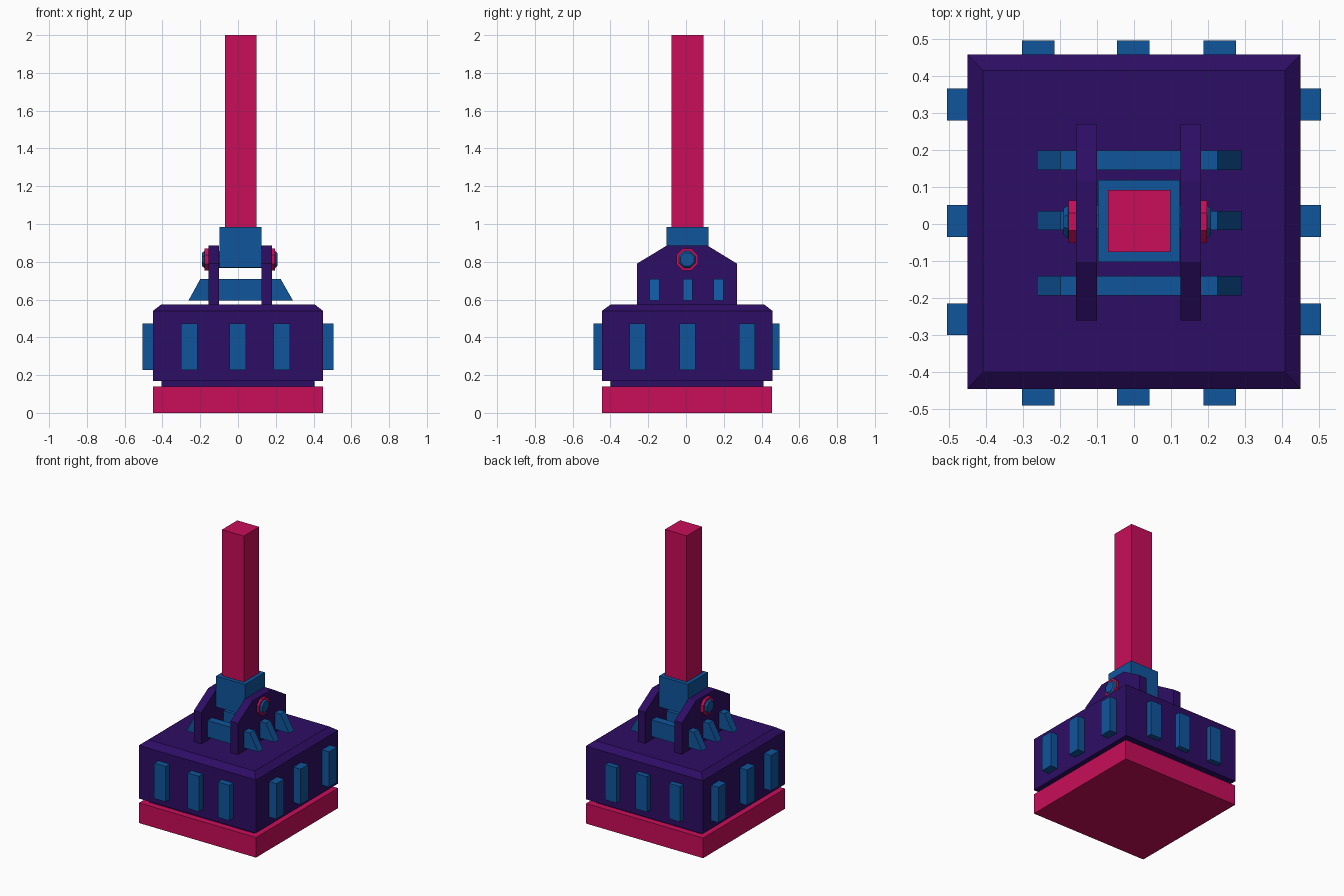
import bpy, bmesh, math

if "Cube" in bpy.data.objects:
    bpy.data.objects.remove(bpy.data.objects["Cube"])


def material(name, rgb):
    m = bpy.data.materials.new(name)
    m.diffuse_color = (*rgb, 1)
    m.use_nodes = True
    m.node_tree.nodes["Principled BSDF"].inputs["Base Color"].default_value = m.diffuse_color
    return m


PINK = material("pink", (0.58, 0.004, 0.10))
BLUE = material("blue", (0.005, 0.09, 0.33))
PURPLE = material("purple", (0.027, 0.004, 0.127))


def loft(name, rings, mat):
    """Closed solid through successive rings with equal point counts."""
    bm = bmesh.new()
    loops = [[bm.verts.new(p) for p in ring] for ring in rings]
    n = len(loops[0])
    for a, b in zip(loops, loops[1:]):
        for i in range(n):
            j = (i + 1) % n
            bm.faces.new((a[i], a[j], b[j], b[i]))
    bm.faces.new(loops[0][::-1])
    bm.faces.new(loops[-1])
    bmesh.ops.recalc_face_normals(bm, faces=bm.faces)
    mesh = bpy.data.meshes.new(name)
    bm.to_mesh(mesh)
    bm.free()
    mesh.materials.append(mat)
    ob = bpy.data.objects.new(name, mesh)
    bpy.context.collection.objects.link(ob)
    return ob


def rect(x0, x1, y0, y1, z):
    return [(x0, y0, z), (x1, y0, z), (x1, y1, z), (x0, y1, z)]


def box(name, x0, x1, y0, y1, z0, z1, mat):
    return loft(name, [rect(x0, x1, y0, y1, z) for z in (z0, z1)], mat)


def octagon(x, r, y=0.006, z=0.812):
    angles = [math.radians(22.5 + 45 * i) for i in range(8)]
    return [(x, y + r * math.cos(a), z + r * math.sin(a)) for a in angles]


# Striking plate, recessed neck and chamfered head
box("base_plate", -0.45, 0.45, -0.445, 0.455, 0, 0.14, PINK)
box("neck", -0.405, 0.405, -0.40, 0.41, 0.14, 0.17, PURPLE)
loft("head", [rect(-0.45, 0.45, -0.445, 0.458, 0.17),
              rect(-0.45, 0.45, -0.445, 0.458, 0.54),
              rect(-0.408, 0.408, -0.40, 0.415, 0.573)], PURPLE)

# Raised pads, three on each side of the head
for c in (-0.258, -0.002, 0.232):
    box("front_pad", c - 0.044, c + 0.044, -0.49, -0.43, 0.227, 0.473, BLUE)
    box("back_pad", c - 0.044, c + 0.044, 0.44, 0.495, 0.227, 0.473, BLUE)
for c in (-0.257, 0.008, 0.323):
    box("left_pad", -0.505, -0.43, c - 0.043, c + 0.043, 0.227, 0.473, BLUE)
    box("right_pad", 0.43, 0.505, c - 0.043, c + 0.043, 0.227, 0.473, BLUE)

# Clevis brackets
profile = [(-0.26, 0.57), (0.27, 0.57), (0.27, 0.79),
           (0.115, 0.885), (-0.103, 0.885), (-0.26, 0.79)]
for x0, x1 in ((-0.157, -0.10), (0.125, 0.181)):
    loft("bracket", [[(x, y, z) for y, z in profile] for x in (x0, x1)], PURPLE)

# Tapered ribs running through the brackets
for y0, y1 in ((-0.193, -0.14), (-0.016, 0.035), (0.146, 0.199)):
    loft("rib", [rect(-0.262, 0.291, y0, y1, 0.595),
                 rect(-0.199, 0.225, y0, y1, 0.71)], BLUE)

# Pivot pin with tapered ends and collars
loft("pivot_pin", [octagon(-0.191, 0.038), octagon(-0.178, 0.048),
                   octagon(0.197, 0.048), octagon(0.208, 0.038)], BLUE)
for x0, x1 in ((-0.177, -0.15), (0.175, 0.197)):
    loft("pin_collar", [octagon(x0, 0.062), octagon(x1, 0.062)], PINK)

# Socket and handle
box("socket", -0.097, 0.124, -0.102, 0.119, 0.77, 0.985, BLUE)
box("handle", -0.07, 0.098, -0.076, 0.092, 0.97, 2.0, PINK)
